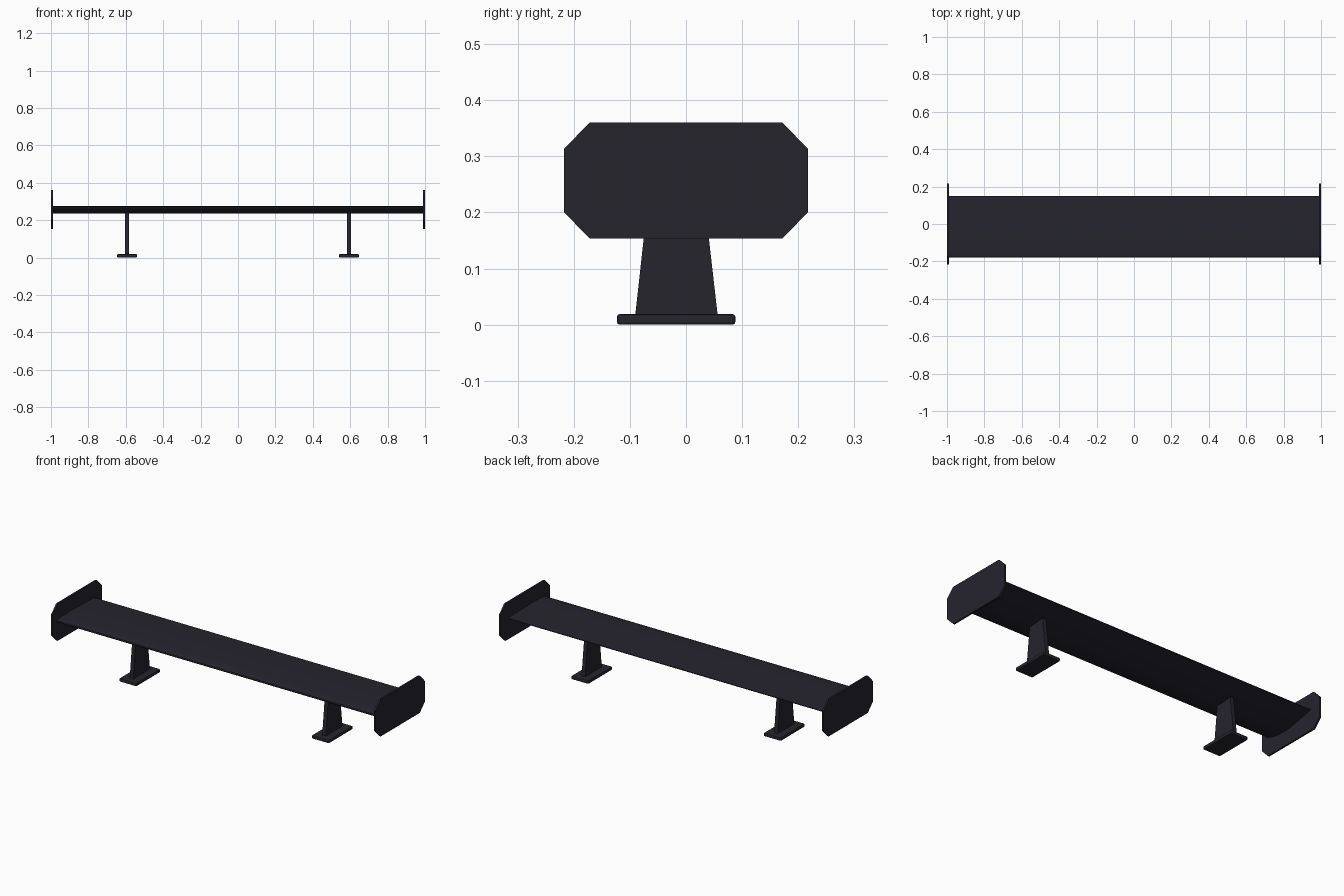
import bpy, bmesh

if "Cube" in bpy.data.objects:
    bpy.data.objects.remove(bpy.data.objects["Cube"])

mat = bpy.data.materials.new("dark charcoal")
mat.diffuse_color = (0.019, 0.018, 0.027, 1)
mat.use_nodes = True
mat.node_tree.nodes["Principled BSDF"].inputs["Base Color"].default_value = mat.diffuse_color


def finish(name, bm, bevel=0, smooth=False):
    bmesh.ops.recalc_face_normals(bm, faces=bm.faces)
    me = bpy.data.meshes.new(name)
    bm.to_mesh(me)
    bm.free()
    me.materials.append(mat)
    ob = bpy.data.objects.new(name, me)
    bpy.context.collection.objects.link(ob)
    if bevel:
        mod = ob.modifiers.new("bevel", 'BEVEL')
        mod.width = bevel
        mod.segments = 2
    if smooth:
        bpy.ops.object.select_all(action='DESELECT')
        ob.select_set(True)
        bpy.context.view_layer.objects.active = ob
        bpy.ops.object.shade_smooth_by_angle(angle=0.6)
    return ob


def extrude_x(name, profile, x0, x1, **kw):
    """Extrude a (y, z) outline between two x positions."""
    bm = bmesh.new()
    face = bm.faces.new([bm.verts.new((x0, y, z)) for y, z in profile])
    res = bmesh.ops.extrude_face_region(bm, geom=[face])
    verts = [v for v in res["geom"] if isinstance(v, bmesh.types.BMVert)]
    bmesh.ops.translate(bm, verts=verts, vec=(x1 - x0, 0, 0))
    return finish(name, bm, **kw)


# Main wing: nearly flat top, bulging underside, nose towards the front
wing = [(-0.18, 0.264), (-0.177, 0.269), (-0.165, 0.273), (-0.13, 0.276),
        (-0.05, 0.277), (0.05, 0.275), (0.15, 0.272),
        (0.15, 0.268), (0.10, 0.257), (0.05, 0.247), (0.0, 0.239),
        (-0.05, 0.235), (-0.10, 0.237), (-0.14, 0.245), (-0.17, 0.255), (-0.178, 0.260)]
extrude_x("wing_blade", wing, -0.992, 0.992, smooth=True)

# Chamfered plates, feet and posts on both sides
plate = [(-0.217, 0.2), (-0.172, 0.154), (0.172, 0.154), (0.217, 0.2),
         (0.217, 0.314), (0.172, 0.36), (-0.172, 0.36), (-0.217, 0.314)]
post = [(-0.091, 0.012), (0.057, 0.012), (0.03, 0.248), (-0.065, 0.248)]
foot = [(-0.123, 0), (0.088, 0), (0.088, 0.019), (-0.123, 0.019)]
for side, s in (("left", -1), ("right", 1)):
    extrude_x(side + "_end_plate", plate, s * 0.99, s * 1.0)
    extrude_x(side + "_post", post, s * 0.582, s * 0.604)
    extrude_x(side + "_foot", foot, s * 0.54, s * 0.646, bevel=0.005)
